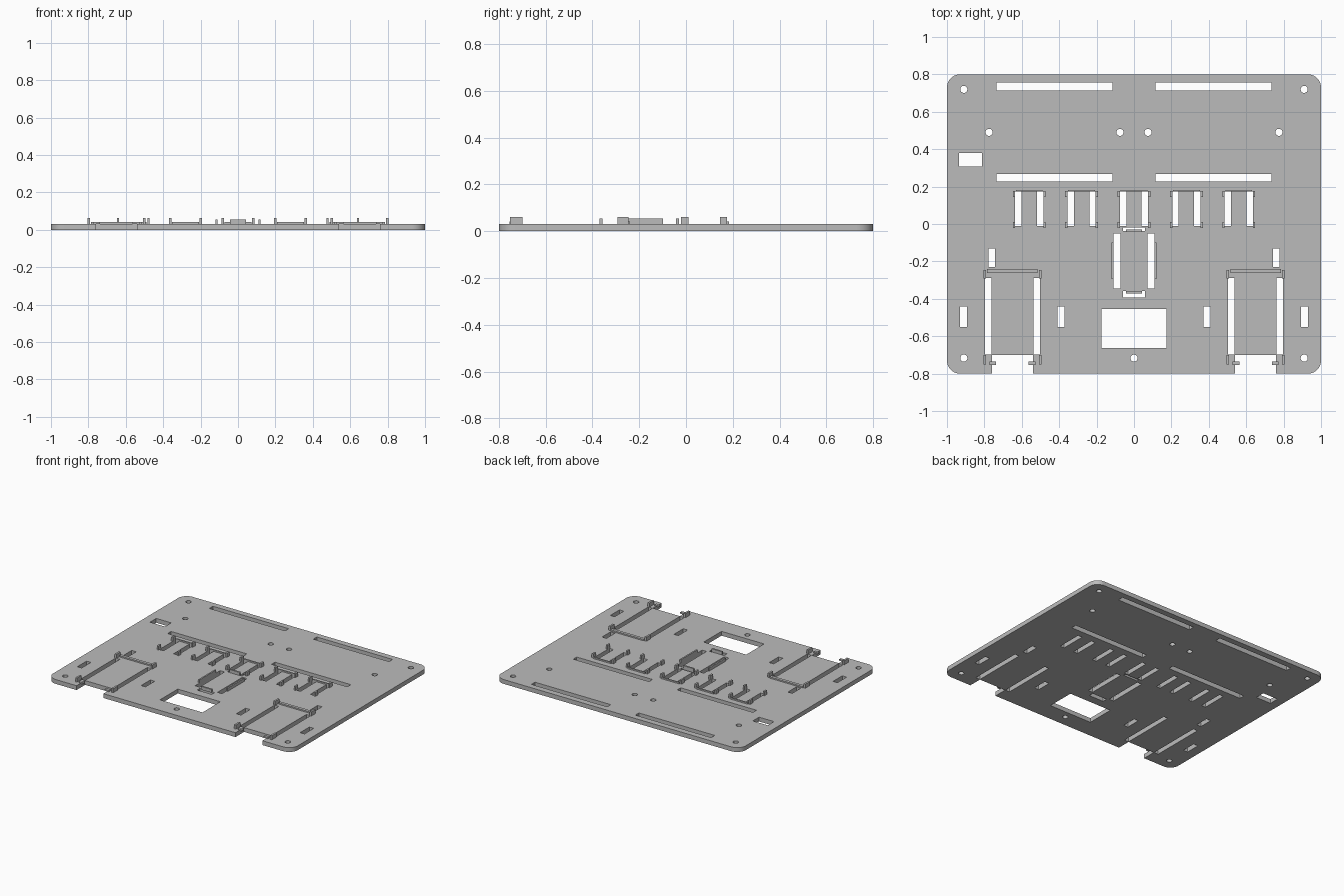
import bpy, bmesh, math
from mathutils import Matrix, Vector

cube = bpy.data.objects.get("Cube")
if cube:
    bpy.data.objects.remove(cube, do_unlink=True)

T = 0.032            # plate thickness
LOW, MID, HIGH = 0.042, 0.055, 0.062   # heights of raised features

grey = bpy.data.materials.new("plain grey")
grey.use_nodes = True
grey.diffuse_color = (0.5, 0.5, 0.5, 1)
grey.node_tree.nodes["Principled BSDF"].inputs["Base Color"].default_value = (0.5, 0.5, 0.5, 1)


def rect(x0, x1, y0, y1):
    return [(x0, y0), (x1, y0), (x1, y1), (x0, y1)]


def arc(cx, cy, r, start, sweep, n):
    return [(cx + r * math.cos(start + sweep * i / n),
             cy + r * math.sin(start + sweep * i / n)) for i in range(n + 1)]


def circle(cx, cy, r=0.019, n=24):
    return arc(cx, cy, r, 0, math.tau, n)[:-1]


def flip(loop):
    return [(-x, y) for x, y in loop]


def add_object(name, mesh):
    obj = bpy.data.objects.new(name, mesh)
    bpy.context.collection.objects.link(obj)
    mesh.materials.clear()
    mesh.materials.append(grey)
    return obj


def blocks(name, boxes):
    """One object of boxes (x0, x1, y0, y1, top) standing in the plate top."""
    bm = bmesh.new()
    for x0, x1, y0, y1, top in boxes:
        z0 = T - 0.001
        size = Vector((x1 - x0, y1 - y0, top - z0))
        mid = Vector((x0 + x1, y0 + y1, top + z0)) / 2
        bmesh.ops.create_cube(bm, size=1, matrix=Matrix.LocRotScale(mid, None, size))
    mesh = bpy.data.meshes.new(name)
    bm.to_mesh(mesh)
    bm.free()
    add_object(name, mesh)


def mirror_box(box):
    x0, x1, y0, y1, top = box
    return (-x1, -x0, y0, y1, top)


# Plate outline: rounded corners and two notches in the front edge
W, D, R = 1.0, 0.8, 0.07
q = math.pi / 2
outline = arc(-W + R, -D + R, R, math.pi, q, 10)
outline += [(-0.76, -D), (-0.76, -0.70), (-0.54, -0.70), (-0.54, -D)]
outline += [(0.54, -D), (0.54, -0.70), (0.76, -0.70), (0.76, -D)]
outline += arc(W - R, -D + R, R, -q, q, 10)
outline += arc(W - R, D - R, R, 0, q, 10)
outline += arc(-W + R, D - R, R, q, q, 10)

# Openings repeated on both sides
mirrored = [
    rect(0.115, 0.735, 0.714, 0.756),    # long slots
    rect(0.115, 0.735, 0.227, 0.268),
    rect(0.742, 0.778, -0.23, -0.13),    # short slots
    rect(0.893, 0.929, -0.55, -0.442),
    rect(0.372, 0.408, -0.55, -0.442),
    rect(0.503, 0.538, -0.698, -0.29),   # holder slots
    rect(0.762, 0.797, -0.698, -0.29),
    rect(0.073, 0.11, -0.345, -0.052),   # centre clip slots
    circle(0.91, 0.72), circle(0.91, -0.717),
    circle(0.775, 0.49), circle(0.075, 0.49),
]

# Openings that appear once
loops = [outline,
         rect(-0.935, -0.812, 0.307, 0.38),
         rect(-0.174, 0.174, -0.663, -0.455),
         rect(-0.06, 0.06, -0.037, -0.019),
         rect(-0.06, 0.06, -0.393, -0.358),
         circle(0, -0.717)]
for loop in mirrored:
    loops += [loop, flip(loop)]

# Row of five sockets, each with two openings
sockets = [0.28 * i for i in range(-2, 3)]
for cx in sockets:
    loops += [rect(cx + a, cx + a + 0.034, -0.012, 0.174) for a in (-0.075, 0.041)]

# Fill and extrude the plate
curve = bpy.data.curves.new("plate_profile", "CURVE")
curve.dimensions = "2D"
curve.fill_mode = "BOTH"
curve.extrude = T / 2
for loop in loops:
    spline = curve.splines.new("POLY")
    spline.points.add(len(loop) - 1)
    for point, (x, y) in zip(spline.points, loop):
        point.co = (x, y, 0, 1)
    spline.use_cyclic_u = True
helper = bpy.data.objects.new("plate_profile", curve)
bpy.context.collection.objects.link(helper)
bpy.context.view_layer.update()
deps = bpy.context.evaluated_depsgraph_get()
mesh = bpy.data.meshes.new_from_object(helper.evaluated_get(deps))
bpy.data.objects.remove(helper, do_unlink=True)
mesh.transform(Matrix.Translation((0, 0, T / 2)))
bm = bmesh.new()
bm.from_mesh(mesh)
bmesh.ops.remove_doubles(bm, verts=bm.verts, dist=0.0001)
bmesh.ops.recalc_face_normals(bm, faces=bm.faces)
bm.to_mesh(mesh)
bm.free()
plate = add_object("base_plate", mesh)
bpy.ops.object.select_all(action="DESELECT")
plate.select_set(True)
bpy.context.view_layer.objects.active = plate
bpy.ops.object.shade_smooth_by_angle(angle=math.radians(30))

# Corner tabs and back rail of every socket
for i, cx in enumerate(sockets):
    parts = [(cx - 0.072, cx + 0.072, 0.173, 0.183, LOW)]
    for x0 in (-0.088, 0.075):
        for y0, y1 in ((0.145, 0.176), (-0.022, 0.01)):
            parts.append((cx + x0, cx + x0 + 0.013, y0, y1, HIGH))
    blocks(f"socket_tabs_{i + 1}", parts)

# Centre clip: side rails and end tabs
rail = (0.11, 0.121, -0.293, -0.098, MID)
ends = [(-0.042, 0.042, -0.042, -0.03, MID), (-0.042, 0.042, -0.371, -0.358, MID)]
blocks("centre_clip", [rail, mirror_box(rail)] + ends)

# Two front holders: back bar, corner tabs and small front nubs
holder = [(0.515, 0.785, -0.262, -0.24, LOW)]
for x0 in (0.495, 0.79):
    for y0, y1 in ((-0.292, -0.245), (-0.752, -0.70)):
        holder.append((x0, x0 + 0.014, y0, y1, HIGH))
for x0 in (0.527, 0.737):
    holder.append((x0, x0 + 0.036, -0.755, -0.735, LOW))
blocks("left_holder", holder)
blocks("right_holder", [mirror_box(b) for b in holder])
